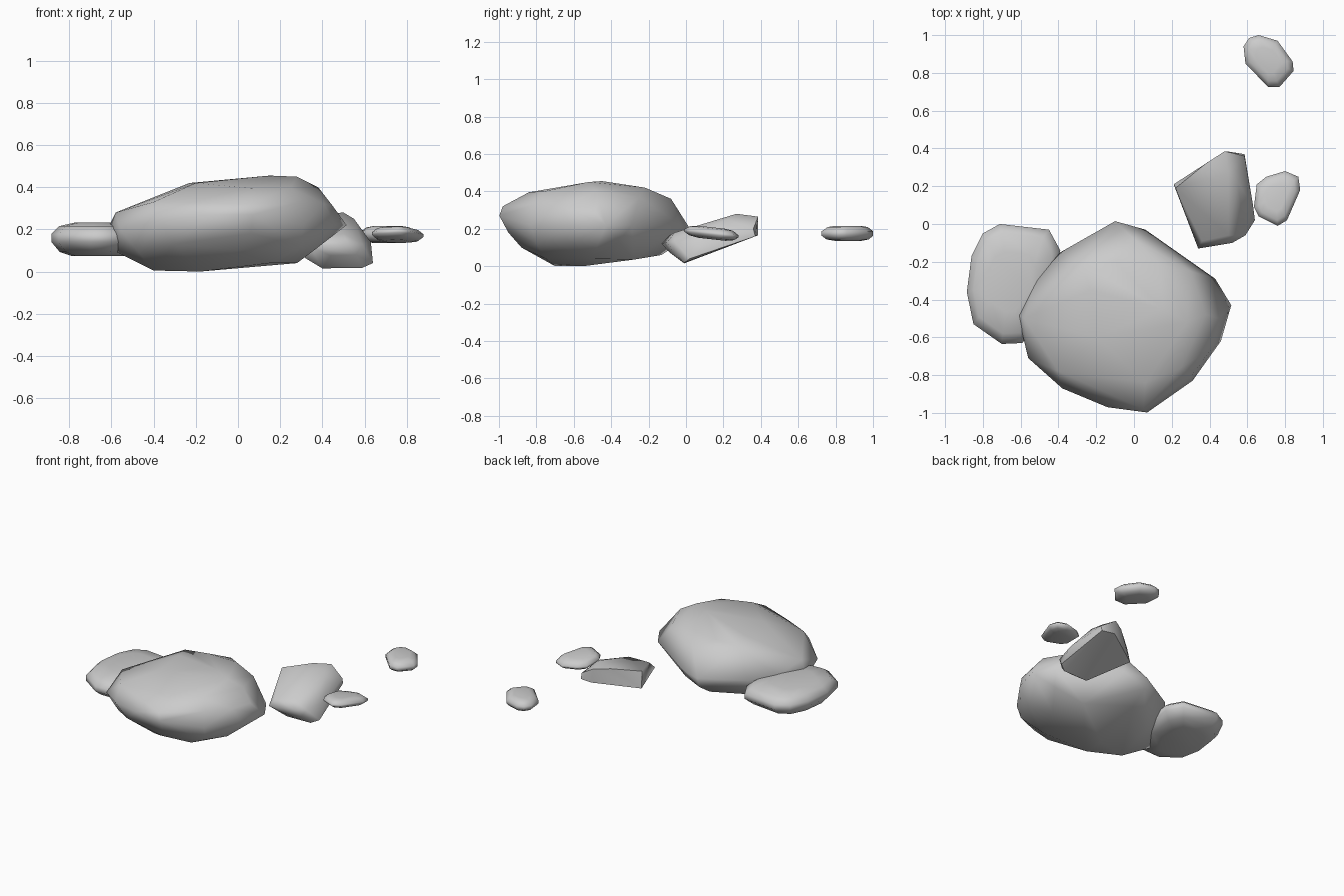
import bpy, bmesh, math


def hull_rock(name, points, angle):
    """Convex stone stretched over a few control points."""
    bm = bmesh.new()
    for p in points:
        bm.verts.new(p)
    bmesh.ops.convex_hull(bm, input=bm.verts[:])
    loose = [v for v in bm.verts if not v.link_faces]
    bmesh.ops.delete(bm, geom=loose, context='VERTS')
    bmesh.ops.dissolve_limit(bm, angle_limit=math.radians(3), verts=bm.verts[:], edges=bm.edges[:])
    bmesh.ops.recalc_face_normals(bm, faces=bm.faces[:])
    mesh = bpy.data.meshes.new(name)
    bm.to_mesh(mesh)
    bm.free()
    obj = bpy.data.objects.new(name, mesh)
    bpy.context.collection.objects.link(obj)
    bpy.ops.object.select_all(action='DESELECT')
    obj.select_set(True)
    bpy.context.view_layer.objects.active = obj
    bpy.ops.object.shade_smooth_by_angle(angle=math.radians(angle))
    return obj


def pebble(name, outline, layers, tilt=0.0):
    """Flat stone: plan outline repeated at several (scale, height) layers."""
    cx = sum(p[0] for p in outline) / len(outline)
    cy = sum(p[1] for p in outline) / len(outline)
    pts = [(cx + (x - cx) * s, cy + (y - cy) * s, z + tilt * (y - cy) * s)
           for s, z in layers for x, y in outline]
    return hull_rock(name, pts, 60)


# Large boulder: widest rim, crown and underside
rim = [(-.10, .015, .21), (.06, -.03, .22), (.25, -.16, .22), (.43, -.29, .22),
       (.515, -.43, .22), (.46, -.62, .22), (.31, -.83, .22), (.07, -.998, .27),
       (-.14, -.97, .27), (-.38, -.87, .24), (-.56, -.71, .20), (-.615, -.48, .21),
       (-.52, -.30, .22), (-.39, -.15, .21)]
crown = [(-.27, -.22, .40), (-.23, -.35, .42), (-.2, -.6, .42), (.15, -.45, .455),
         (.28, -.52, .45), (.38, -.48, .40), (.25, -.76, .40), (.06, -.84, .395),
         (.05, -.98, .32), (-.1, -.2, .41), (.14, -.22, .42), (.0, -.08, .36),
         (-.58, -.5, .28), (-.4, -.78, .33), (.3, -.25, .37), (.45, -.5, .31),
         (.41, -.66, .32), (.3, -.81, .33)]
underside = [(-.40, -.60, .005), (-.18, -.70, .0), (-.18, -.55, .0), (.28, -.5, .04),
             (.2, -.28, .035), (-.1, -.13, .06), (-.1, -.01, .14), (-.57, -.52, .09),
             (.0, -.88, .10), (-.35, -.3, .04), (.15, -.75, .04), (.3, -.8, .12),
             (.36, -.64, .10), (.06, -.95, .18), (-.3, -.84, .13), (-.47, -.7, .09),
             (.38, -.36, .13)]
hull_rock("large_boulder", rim + crown + underside, 70)

# Flat stone leaning against the boulder's left side
pebble("left_flat_stone",
       [(-.71, 0), (-.45, -.03), (-.39, -.14), (-.42, -.38), (-.59, -.63), (-.70, -.635),
        (-.85, -.53), (-.885, -.36), (-.86, -.17), (-.80, -.05)],
       [(.55, .073), (.82, .093), (1, .14), (1, .178), (.84, .215), (.5, .232)])

# Tilted slab with sharp edges
hull_rock("tilted_slab",
          [(.40, -.01, .015), (.59, -.01, .018), (.64, .02, .04), (.585, .37, .16),
           (.49, .385, .165), (.21, .21, .13), (.34, -.13, .12), (.52, -.10, .13),
           (.59, -.06, .13), (.63, .10, .14), (.48, .385, .265), (.585, .36, .20),
           (.50, .27, .28), (.55, .22, .25), (.22, .19, .245), (.36, -.09, .165),
           (.50, -.06, .18), (.38, .32, .27), (.44, -.09, .075), (.56, -.07, .08)], 50)

# Two small outlying stones
pebble("far_small_stone",
       [(.66, 1.0), (.76, .97), (.84, .86), (.845, .81), (.77, .725), (.71, .725),
        (.59, .85), (.58, .94), (.61, .985)],
       [(.5, .135), (.82, .143), (1, .163), (1, .187), (.78, .209), (.5, .216)])
pebble("near_small_stone",
       [(.80, .28), (.87, .25), (.88, .18), (.81, .02), (.76, -.01), (.66, .04),
        (.635, .09), (.65, .21), (.70, .25)],
       [(.5, .143), (.82, .151), (1, .168), (1, .18), (.8, .2), (.5, .207)], tilt=-.11)
